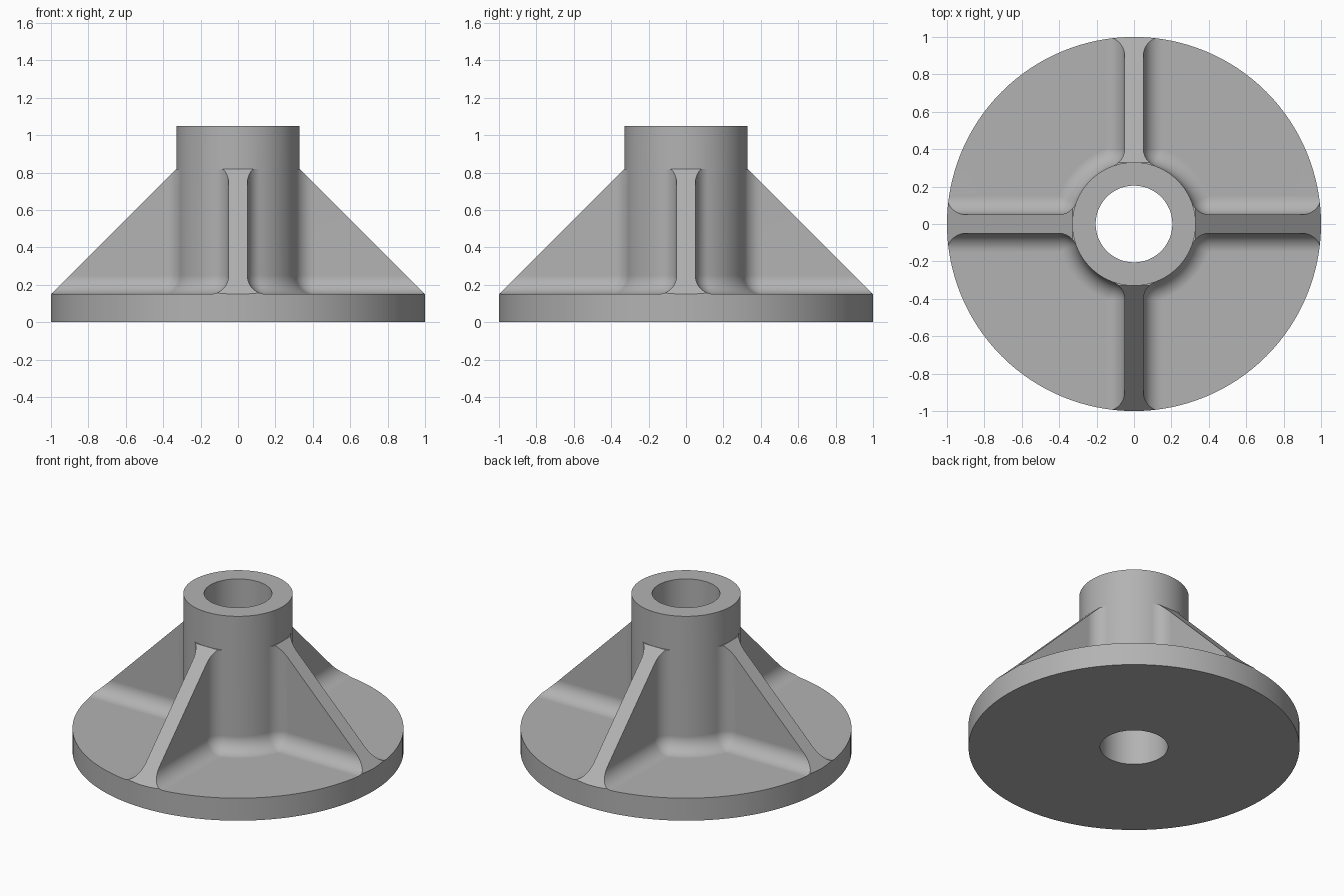
import bpy, bmesh
from math import sin, cos, asin, pi, radians
from mathutils import Vector, Matrix

if "Cube" in bpy.data.objects:
    bpy.data.objects.remove(bpy.data.objects["Cube"], do_unlink=True)

BASE_R, BASE_H = 1.0, 0.15
HUB_R, HUB_TOP, BORE_R = 0.33, 1.05, 0.205
RIB_HALF, RIB_TOP = 0.05, 0.82
FILLET, FAR = 0.10, 1.5

steel = bpy.data.materials.new("grey_steel")
steel.use_nodes = True
grey = (0.45, 0.45, 0.45, 1)
steel.diffuse_color = grey
steel.node_tree.nodes["Principled BSDF"].inputs["Base Color"].default_value = grey


def make_object(name, bm):
    bmesh.ops.recalc_face_normals(bm, faces=bm.faces)
    mesh = bpy.data.meshes.new(name)
    bm.to_mesh(mesh)
    bm.free()
    mesh.materials.append(steel)
    obj = bpy.data.objects.new(name, mesh)
    bpy.context.collection.objects.link(obj)
    return obj


def loft(levels):
    """Closed solid through a stack of (z, outline) levels."""
    bm = bmesh.new()
    rings = [[bm.verts.new((x, y, z)) for x, y in outline] for z, outline in levels]
    n = len(rings[0])
    for low, high in zip(rings, rings[1:]):
        for i in range(n):
            j = (i + 1) % n
            bm.faces.new((low[i], low[j], high[j], high[i]))
    bm.faces.new(rings[0][::-1])
    bm.faces.new(rings[-1])
    bmesh.ops.remove_doubles(bm, verts=bm.verts, dist=1e-5)
    return bm


def arc(cx, cy, r, a, b, n):
    angles = [a + (b - a) * i / n for i in range(n + 1)]
    return [(cx + r * cos(t), cy + r * sin(t)) for t in angles]


def circle(r, n):
    return arc(0, 0, r, 0, 2 * pi, n)[:-1]


def combine(target, tool, operation):
    mod = target.modifiers.new(operation, 'BOOLEAN')
    mod.operation, mod.solver, mod.object = operation, 'EXACT', tool
    bpy.context.view_layer.objects.active = target
    bpy.ops.object.modifier_apply(modifier=mod.name)
    bpy.data.objects.remove(tool, do_unlink=True)


# Angle at which the corner fillets meet the hub
MEET = asin((RIB_HALF + FILLET) / (HUB_R + FILLET))


def pocket_outline(rho):
    """Space between two ribs and the hub, grown by the ball radius rho."""
    reach, edge = HUB_R + FILLET, RIB_HALF + FILLET
    px, py = reach * cos(MEET), reach * sin(MEET)
    pts = [(FAR, edge - rho)]
    pts += arc(px, py, rho, 1.5 * pi, pi + MEET, 10)
    pts += arc(0, 0, reach - rho, MEET, pi / 2 - MEET, 16)[1:-1]
    pts += arc(py, px, rho, 1.5 * pi - MEET, pi, 10)
    return pts + [(edge - rho, FAR), (FAR, FAR)]


# Round blank with four sloping rib planes
bm = loft([(0, circle(BASE_R, 128)), (RIB_TOP, circle(BASE_R, 128))])
for k in range(4):
    d = Vector((cos(k * pi / 2), sin(k * pi / 2), 0))
    cut = bmesh.ops.bisect_plane(
        bm, geom=bm.verts[:] + bm.edges[:] + bm.faces[:], dist=1e-5,
        plane_co=d * BASE_R + Vector((0, 0, BASE_H)),
        plane_no=d + Vector((0, 0, 1)), clear_outer=True)
    bmesh.ops.holes_fill(bm, edges=[e for e in bm.edges if e.is_boundary], sides=0)
body = make_object("ribbed_flange", bm)

# Filleted pockets between the ribs
steps = [pi / 2 * i / 10 for i in range(11)]
levels = [(BASE_H + FILLET * (1 - cos(t)), pocket_outline(FILLET * sin(t))) for t in steps]
levels.append((HUB_TOP + 0.2, pocket_outline(FILLET)))
for k in range(4):
    bm = loft(levels)
    bmesh.ops.rotate(bm, verts=bm.verts, matrix=Matrix.Rotation(k * pi / 2, 3, 'Z'))
    combine(body, make_object("pocket_cutter", bm), 'DIFFERENCE')

# Hub, with facets lined up to the pocket walls
ring = []
for k in range(4):
    q = k * pi / 2
    ring += arc(0, 0, HUB_R, q - MEET, q + MEET, 12)[:-1]
    ring += arc(0, 0, HUB_R, q + MEET, q + pi / 2 - MEET, 16)[:-1]
combine(body, make_object("hub", loft([(BASE_H / 2, ring), (HUB_TOP, ring)])), 'UNION')

# Through bore
bore = loft([(-0.2, circle(BORE_R, 96)), (HUB_TOP + 0.2, circle(BORE_R, 96))])
combine(body, make_object("bore_cutter", bore), 'DIFFERENCE')

# Merge slivers, then smooth the curved faces
bm = bmesh.new()
bm.from_mesh(body.data)
bmesh.ops.remove_doubles(bm, verts=bm.verts, dist=1e-4)
bmesh.ops.dissolve_degenerate(bm, edges=bm.edges, dist=1e-4)
bm.to_mesh(body.data)
bm.free()
bpy.ops.object.select_all(action='DESELECT')
body.select_set(True)
bpy.context.view_layer.objects.active = body
bpy.ops.object.shade_smooth_by_angle(angle=radians(25))
weighted = body.modifiers.new("even_shading", 'WEIGHTED_NORMAL')
weighted.keep_sharp = True
